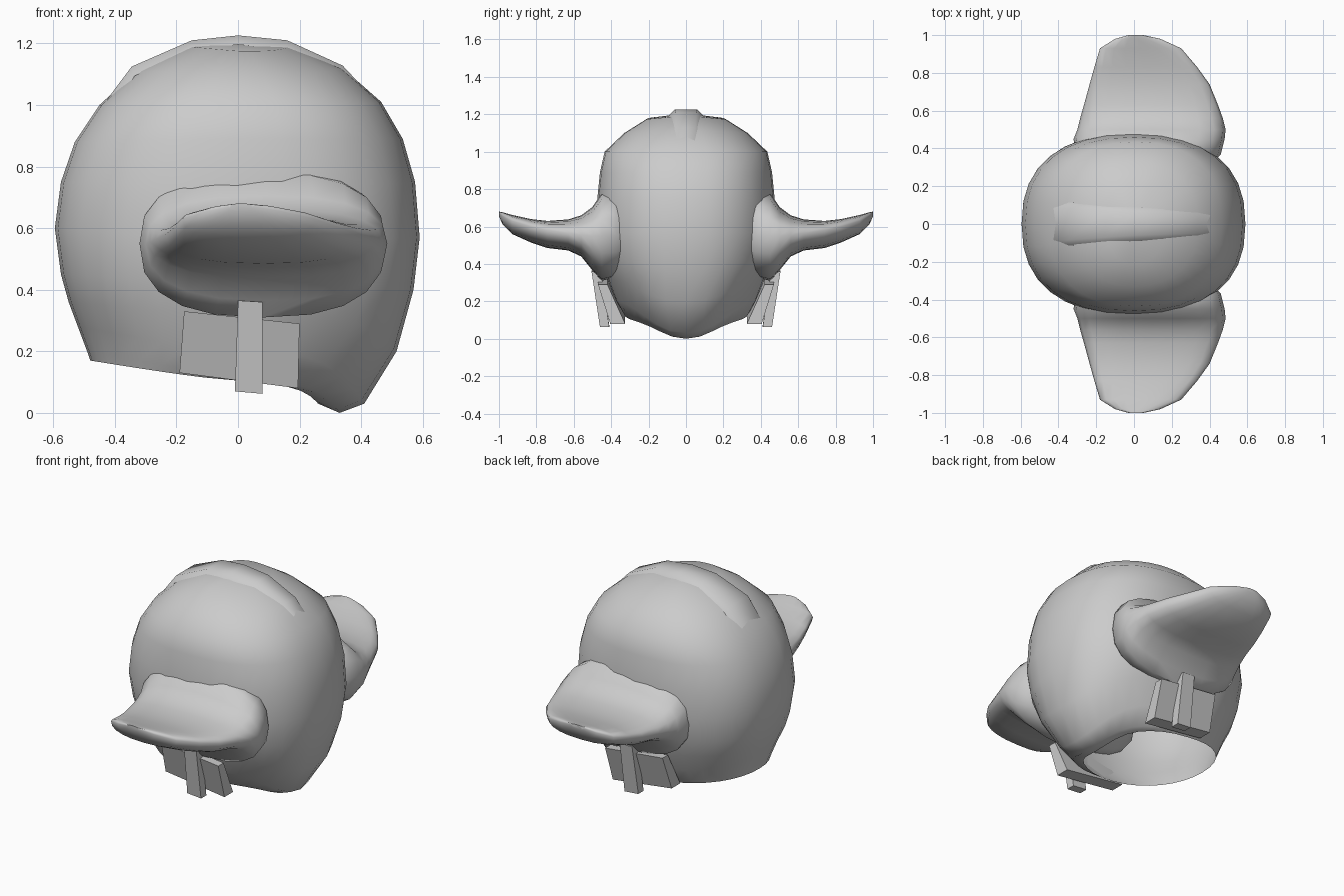
import bpy, bmesh
from math import sin, cos, pi, radians, copysign

if "Cube" in bpy.data.objects:
    bpy.data.objects.remove(bpy.data.objects["Cube"])


def spow(v, e):
    return copysign(abs(v) ** e, v)


def loft(name, rings, cap_start=False, cap_end=False, mirror=False, smooth=True):
    """Skin a list of closed rings of equal length."""
    bm = bmesh.new()
    vs = [[bm.verts.new(p) for p in r] for r in rings]
    n = len(rings[0])
    for a, b in zip(vs, vs[1:]):
        for i in range(n):
            j = (i + 1) % n
            bm.faces.new((a[i], a[j], b[j], b[i]))
    if cap_start:
        bm.faces.new(vs[0][::-1])
    if cap_end:
        bm.faces.new(vs[-1])
    bmesh.ops.remove_doubles(bm, verts=bm.verts, dist=1e-5)
    bmesh.ops.recalc_face_normals(bm, faces=bm.faces)
    me = bpy.data.meshes.new(name)
    bm.to_mesh(me)
    bm.free()
    ob = bpy.data.objects.new(name, me)
    bpy.context.collection.objects.link(ob)
    bpy.ops.object.select_all(action='DESELECT')
    ob.select_set(True)
    bpy.context.view_layer.objects.active = ob
    if mirror:
        m = ob.modifiers.new("mirror", 'MIRROR')
        m.use_axis = (False, True, False)
    if smooth:
        bpy.ops.object.shade_smooth_by_angle(angle=radians(60))
    return ob


# Hollow shell: x front, x back, half width, z front, z back, z side
shell = [
    (-.48, .26, .31, .17, .03, .115),
    (-.49, .33, .33, .20, .00, .13),
    (-.52, .41, .375, .28, .03, .20),
    (-.55, .515, .42, .36, .20, .32),
    (-.575, .57, .455, .45, .40, .42),
    (-.595, .59, .48, .60, .57, .56),
    (-.575, .575, .475, .75, .75, .74),
    (-.53, .535, .46, .88, .89, .89),
    (-.45, .465, .435, 1.00, 1.01, 1.00),
    (-.33, .34, .33, 1.11, 1.12, 1.10),
    (-.16, .17, .21, 1.19, 1.19, 1.175),
    (-.001, .001, .001, 1.205, 1.205, 1.205),
]


def shell_ring(xf, xb, hy, zf, zb, zs, n=32):
    pts = []
    e = .84 if .3 < zs < 1.05 else .92
    for i in range(n):
        c, s = cos(2 * pi * i / n), sin(2 * pi * i / n)
        x = (xf + xb) / 2 + (xb - xf) / 2 * spow(c, e)
        z = zs + (zb - zs) * c ** 4 if c > 0 else zs + (zf - zs) * -c
        if c > 0 and zs < .15:      # lower rim keeps sloping, then dips at the back
            z = zs + (zb - zs) * (.45 * c + .55 * c ** 8)
        pts.append((x, hy * spow(s, e), z))
    return pts


loft("shell", [shell_ring(*r) for r in shell], cap_end=True)

# Side brims: y, x min, x max, z top, z bottom, z edge
brim = [
    (.30, -.26, .40, .74, .40, .55),
    (.37, -.31, .46, .80, .33, .55),
    (.45, -.32, .48, .78, .31, .55),
    (.50, -.30, .485, .705, .365, .55),
    (.56, -.285, .47, .66, .44, .555),
    (.63, -.265, .445, .638, .472, .565),
    (.74, -.235, .40, .630, .485, .58),
    (.83, -.21, .335, .640, .515, .60),
    (.93, -.18, .25, .662, .56, .63),
    (.98, -.10, .14, .676, .61, .655),
    (1.0, -.03, .05, .68, .655, .67),
]


def brim_ring(y, x0, x1, zt, zb, ze, n=20):
    pts = []
    for i in range(n):
        c, s = cos(2 * pi * i / n), sin(2 * pi * i / n)
        h = (zt - ze) if s > 0 else (ze - zb)
        pts.append(((x0 + x1) / 2 + (x1 - x0) / 2 * spow(c, .8), y, ze + h * spow(s, .8)))
    return pts


loft("side_brim", [brim_ring(*r) for r in brim], cap_end=True, mirror=True)

# Low raised band over the crown, tapering to the back: x, z, half width
band = [(-.45, .985, .085), (-.345, 1.125, .085), (-.15, 1.21, .07), (0, 1.226, .06),
        (.16, 1.21, .055), (.34, 1.128, .05), (.46, 1.0, .045)]
loft("crown_band", [[(x * .97, -w - .03, z - .03), (x, -w, z), (x, w, z), (x * .97, w + .03, z - .03)]
                    for x, z, w in band])


# Cheek plates: a wide slab and a narrow bar leaning outward on each side
def plate(name, bottom, top):
    rings = []
    for x0, z0, x1, z1, y, d in (bottom, top):
        rings.append([(x0, y, z0), (x1, y, z1), (x1, y - d, z1), (x0, y - d, z0)])
    loft(name, rings, True, True, mirror=True, smooth=False)


plate("cheek_slab", (-.19, .13, .195, .08, .405, .08), (-.175, .33, .2, .29, .47, .05))
plate("cheek_bar", (-.01, .07, .08, .062, .46, .05), (.0, .365, .08, .36, .505, .05))
